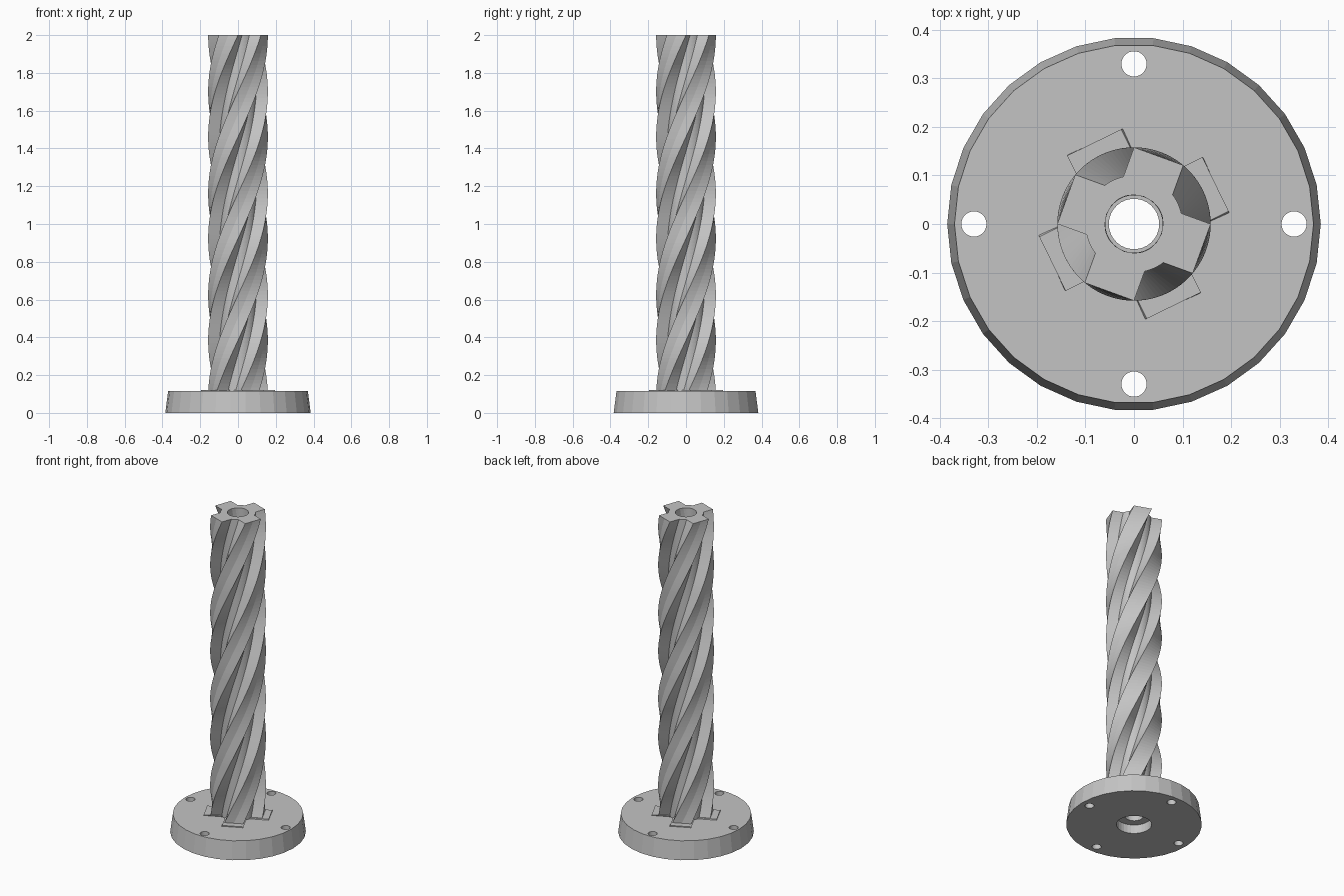
import bpy, bmesh
from math import sin, cos, radians, atan2, hypot, asin, pi

cube = bpy.data.objects.get("Cube")
if cube:
    bpy.data.objects.remove(cube, do_unlink=True)

# Single plain grey finish
grey = bpy.data.materials.new("plain_grey")
grey.use_nodes = True
colour = (0.55, 0.55, 0.55, 1)
grey.diffuse_color = colour
grey.node_tree.nodes["Principled BSDF"].inputs["Base Color"].default_value = colour

BASE_TOP = 0.115
TOP = 2.0
START = radians(25)                      # rib direction at the base
RATE = radians(315) / (TOP - BASE_TOP)   # twist per unit of height


def finish(name, bm):
    bmesh.ops.recalc_face_normals(bm, faces=bm.faces)
    mesh = bpy.data.meshes.new(name)
    bm.to_mesh(mesh)
    bm.free()
    mesh.materials.append(grey)
    obj = bpy.data.objects.new(name, mesh)
    bpy.context.collection.objects.link(obj)
    return obj


def cross_section(reach, half, core, arc_steps=6):
    """Four straight-sided ribs around a round core, as (radius, angle)."""
    root = asin(half / core)
    points = []
    for k in range(4):
        turn = k * pi / 2
        for y in (-half, 0, half):
            points.append((hypot(reach, y), turn + atan2(y, reach)))
        for i in range(arc_steps + 1):
            points.append((core, turn + root + (pi / 2 - 2 * root) * i / arc_steps))
    return points


def twisted(name, section, bore, z0, z1, slices):
    """Hollow twisted extrusion with closed ends."""
    bm = bmesh.new()
    n = len(section)
    rings = []
    for s in range(slices + 1):
        z = z0 + (z1 - z0) * s / slices
        turn = START + RATE * (z - BASE_TOP)
        pair = []
        for inner in (False, True):
            ring = []
            for r, a in section:
                r = bore if inner else r
                ring.append(bm.verts.new((r * cos(a + turn), r * sin(a + turn), z)))
            pair.append(ring)
        rings.append(pair)

    def band(a, b):
        for i in range(n):
            j = (i + 1) % n
            bm.faces.new((a[i], a[j], b[j], b[i]))

    for low, high in zip(rings, rings[1:]):
        band(low[0], high[0])
        band(high[1], low[1])
    band(rings[0][1], rings[0][0])
    band(rings[-1][0], rings[-1][1])
    return finish(name, bm)


def lathe(name, profile, sides=30, centre=(0, 0)):
    """Closed ring swept from an (r, z) outline."""
    bm = bmesh.new()
    rings = []
    for i in range(sides):
        a = 2 * pi * i / sides
        rings.append([bm.verts.new((centre[0] + r * cos(a), centre[1] + r * sin(a), z))
                      for r, z in profile])
    m = len(profile)
    for i in range(sides):
        a, b = rings[i], rings[(i + 1) % sides]
        for k in range(m):
            bm.faces.new((a[k], b[k], b[(k + 1) % m], a[(k + 1) % m]))
    return finish(name, bm)


# Tapered round base with a stepped centre hole
base = lathe("base_flange", [(0.385, 0), (0.37, BASE_TOP), (0.052, BASE_TOP),
                             (0.052, 0.055), (0.1, 0.055), (0.1, 0)])

# Four bolt holes through the base
bm = bmesh.new()
for k in range(4):
    made = bmesh.ops.create_cone(bm, cap_ends=True, segments=30, radius1=0.026,
                                 radius2=0.026, depth=0.4)
    bmesh.ops.translate(bm, verts=made["verts"],
                        vec=(0.33 * cos(k * pi / 2), 0.33 * sin(k * pi / 2), 0))
cutter = finish("bolt_hole_cutter", bm)
cutter.hide_render = True
cutter.hide_viewport = True
cutter.display_type = 'WIRE'
cut = base.modifiers.new("bolt_holes", 'BOOLEAN')
cut.operation = 'DIFFERENCE'
cut.solver = 'EXACT'
cut.object = cutter

# Apply the cut and drop the cutter
bpy.context.view_layer.update()
result = bpy.data.meshes.new_from_object(
    base.evaluated_get(bpy.context.evaluated_depsgraph_get()))
base.modifiers.clear()
base.data = result
bpy.data.objects.remove(cutter, do_unlink=True)

# Thin cross-shaped pad at the foot of the shaft
twisted("foot_pad", cross_section(0.187, 0.062, 0.098), 0.08,
        BASE_TOP - 0.005, BASE_TOP + 0.006, 1)

# Hollow twisted shaft with four ribs
twisted("twisted_shaft", cross_section(0.1485, 0.054, 0.1), 0.06, BASE_TOP, TOP, 96)
